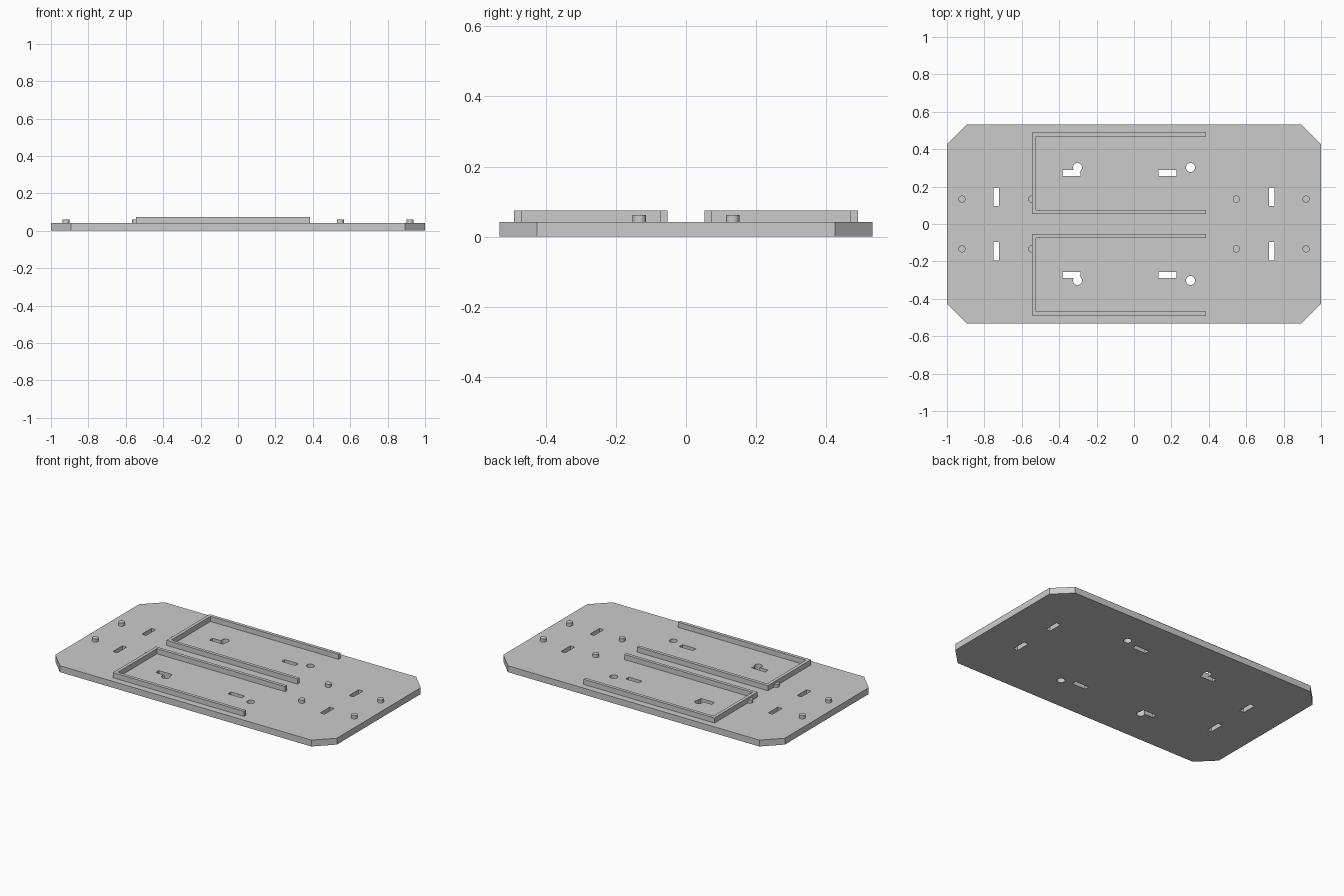
import bpy, bmesh
from mathutils import Matrix

default = bpy.data.objects.get("Cube")
if default:
    bpy.data.objects.remove(default, do_unlink=True)

PLATE_TOP, RAIL_TOP, STUD_TOP = 0.041, 0.074, 0.061

grey = bpy.data.materials.new("plain_grey")
grey.use_nodes = True
colour = (0.6, 0.6, 0.6, 1)
grey.diffuse_color = colour
grey.node_tree.nodes["Principled BSDF"].inputs["Base Color"].default_value = colour


def add_object(name, bm):
    bmesh.ops.recalc_face_normals(bm, faces=bm.faces)
    mesh = bpy.data.meshes.new(name)
    bm.to_mesh(mesh)
    bm.free()
    mesh.materials.append(grey)
    obj = bpy.data.objects.new(name, mesh)
    bpy.context.collection.objects.link(obj)
    return obj


def prism(name, outline, z0, z1):
    """Extrude a flat outline from z0 up to z1."""
    bm = bmesh.new()
    face = bm.faces.new([bm.verts.new((x, y, z0)) for x, y in outline])
    new = bmesh.ops.extrude_face_region(bm, geom=[face])["geom"]
    verts = [v for v in new if isinstance(v, bmesh.types.BMVert)]
    bmesh.ops.translate(bm, verts=verts, vec=(0, 0, z1 - z0))
    return add_object(name, bm)


def cylinder(name, x, y, radius, z0, z1):
    bm = bmesh.new()
    bmesh.ops.create_cone(bm, cap_ends=True, segments=32, radius1=radius,
                          radius2=radius, depth=z1 - z0,
                          matrix=Matrix.Translation((x, y, (z0 + z1) / 2)))
    for f in bm.faces:
        f.smooth = len(f.verts) == 4
    for e in bm.edges:
        e.smooth = all(len(f.verts) == 4 for f in e.link_faces)
    return add_object(name, bm)


def slot(x, y, w, d):
    w, d = w / 2, d / 2
    outline = [(x - w, y - d), (x + w, y - d), (x + w, y + d), (x - w, y + d)]
    return prism("slot_cutter", outline, -0.1, 0.2)


# Base plate with clipped corners
X, Y, CX, CY = 1.0, 0.532, 0.893, 0.425
plate = prism("base_plate", [(-CX, -Y), (CX, -Y), (X, -CY), (X, CY),
                             (CX, Y), (-CX, Y), (-X, CY), (-X, -CY)],
              0, PLATE_TOP)

# Slots and round holes cut right through the plate
cutters = []
for side in (-1, 1):
    for x in (-0.736, 0.736):
        cutters.append(slot(x, side * 0.146, 0.031, 0.097))
    for x in (-0.334, 0.179):
        cutters.append(slot(x, side * 0.272, 0.097, 0.031))
    for x in (-0.302, 0.302):
        cutters.append(cylinder("hole_cutter", x, side * 0.302, 0.024, -0.1, 0.2))

bpy.context.view_layer.objects.active = plate
for cutter in cutters:
    mod = plate.modifiers.new("cut", "BOOLEAN")
    mod.operation, mod.solver, mod.object = "DIFFERENCE", "EXACT", cutter
    bpy.ops.object.modifier_apply(modifier=mod.name)
    bpy.data.objects.remove(cutter, do_unlink=True)

# Two U-shaped rails, open towards +x
X0, X1, Y0, Y1, T = -0.545, 0.386, 0.053, 0.49, 0.021
for side, label in ((-1, "front"), (1, "back")):
    outline = [(X0, Y0), (X1, Y0), (X1, Y0 + T), (X0 + T, Y0 + T),
               (X0 + T, Y1 - T), (X1, Y1 - T), (X1, Y1), (X0, Y1)]
    prism(label + "_rail", [(x, side * y) for x, y in outline],
          PLATE_TOP, RAIL_TOP)

    # Locating studs
    for x in (-0.92, -0.547, 0.547, 0.92):
        cylinder(label + "_stud", x, side * 0.133, 0.019, PLATE_TOP, STUD_TOP)
